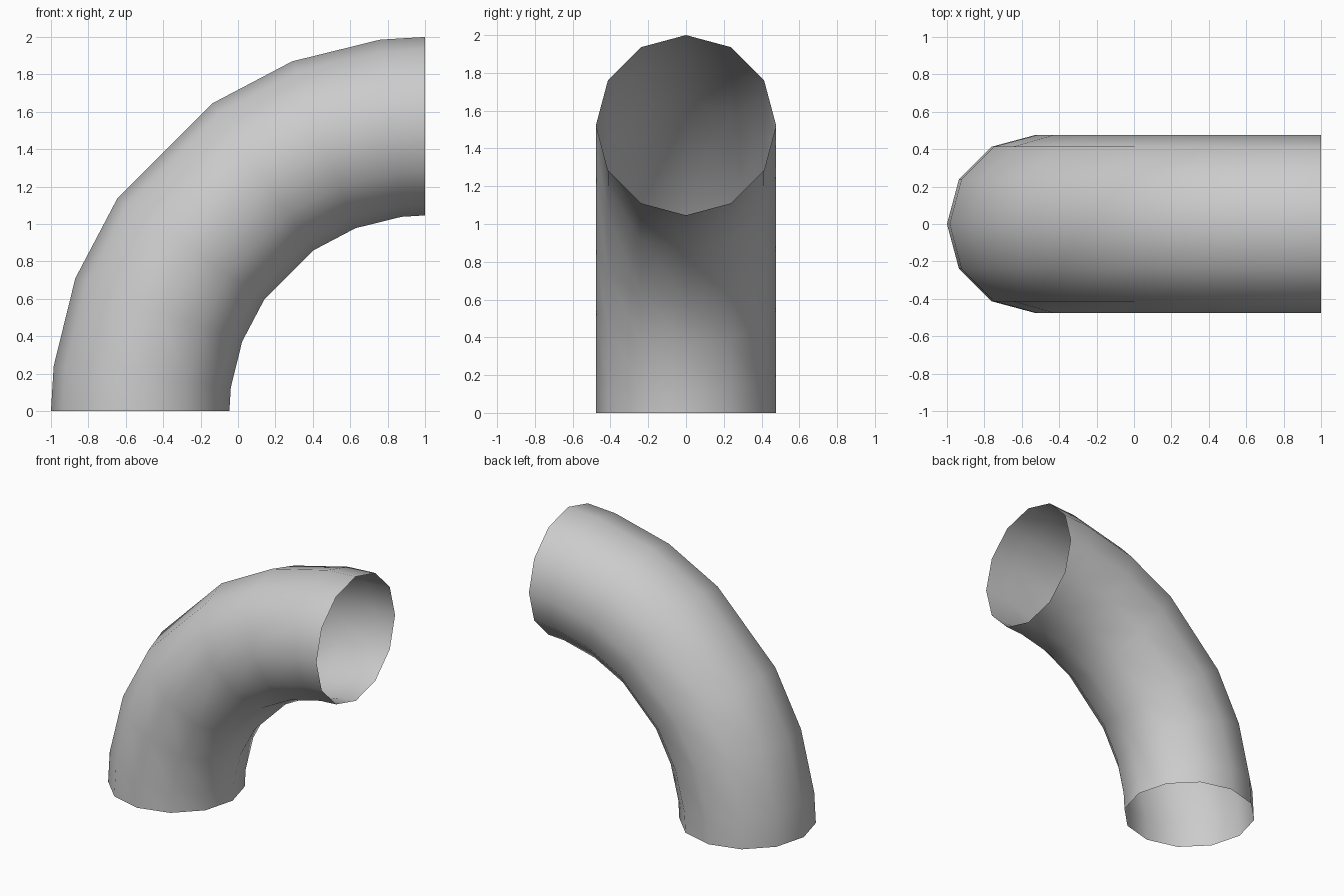
import bpy, bmesh
from math import sin, cos, radians, tau

if "Cube" in bpy.data.objects:
    bpy.data.objects.remove(bpy.data.objects["Cube"])

SIDES = 12
BEND_RADIUS, TUBE_RADIUS = 1.523, 0.477
RING_ANGLES = [0, 6.9, 20.8, 34.7, 55.3, 69.2, 83.1, 90]

# Pipe elbow: open rings swept a quarter turn around the axis x = 1, z = 0
bm = bmesh.new()
rings = []
for angle in map(radians, RING_ANGLES):
    ring = []
    for i in range(SIDES):
        t = tau * i / SIDES
        r = BEND_RADIUS + TUBE_RADIUS * cos(t)
        ring.append(bm.verts.new((1 - r * cos(angle), TUBE_RADIUS * sin(t), r * sin(angle))))
    rings.append(ring)

# Wall panels between neighbouring rings, smooth shaded
for a, b in zip(rings, rings[1:]):
    for i in range(SIDES):
        j = (i + 1) % SIDES
        bm.faces.new((a[i], b[i], b[j], a[j])).smooth = True

# Make the wall face outwards
bm.normal_update()
face = bm.faces[:][0]
c = face.calc_center_median()
if face.normal.x * (c.x - (1 - BEND_RADIUS)) + face.normal.y * c.y < 0:
    bmesh.ops.reverse_faces(bm, faces=bm.faces[:])

mesh = bpy.data.meshes.new("pipe_elbow")
bm.to_mesh(mesh)
bm.free()
bpy.context.collection.objects.link(bpy.data.objects.new("pipe_elbow", mesh))
